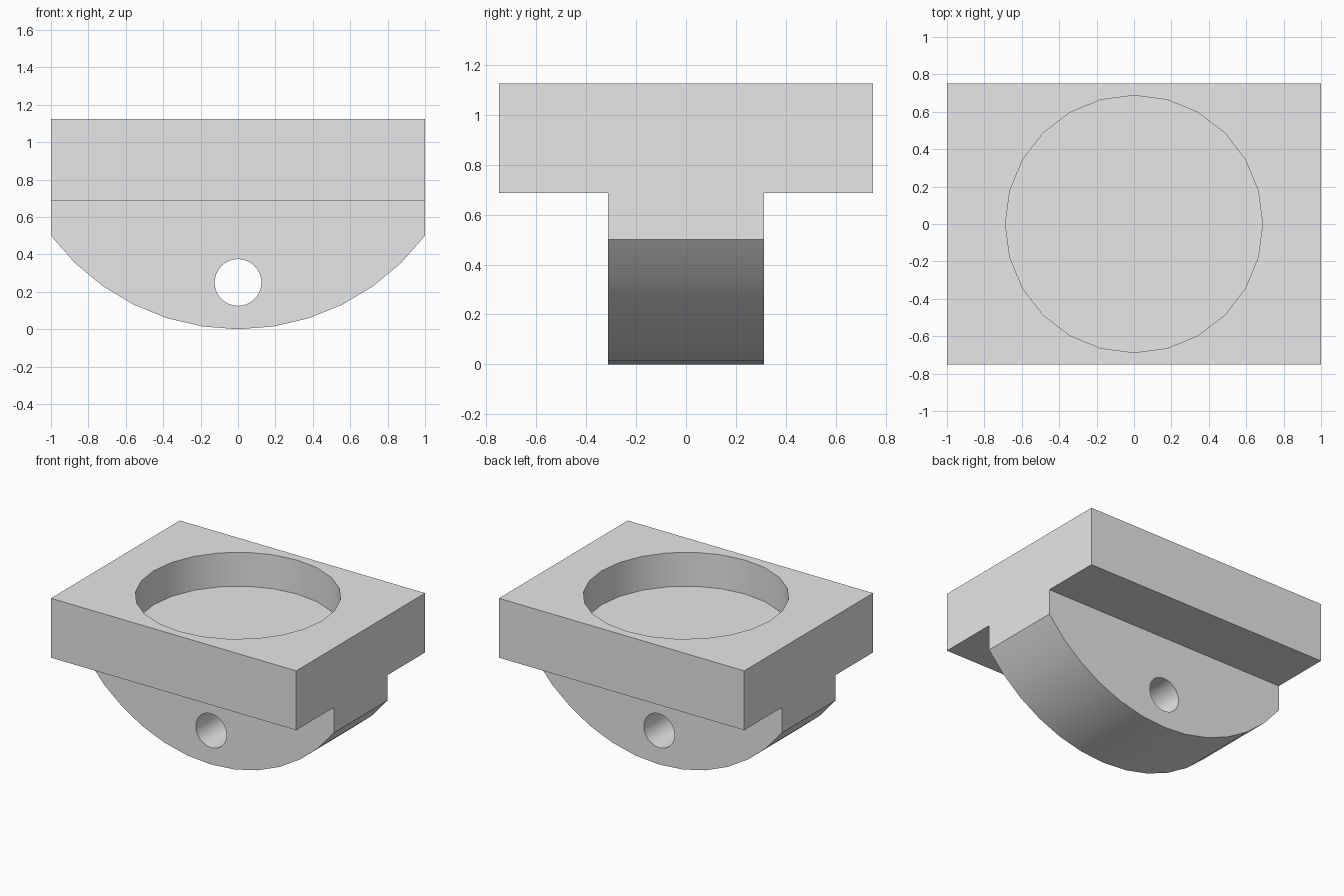
import bpy, bmesh
from math import sin, cos, pi, asin, radians
from mathutils import Vector

if "Cube" in bpy.data.objects:
    bpy.data.objects.remove(bpy.data.objects["Cube"], do_unlink=True)

grey = bpy.data.materials.new("plain grey")
grey.use_nodes = True
grey.diffuse_color = (0.8, 0.8, 0.8, 1)
grey.node_tree.nodes["Principled BSDF"].inputs["Base Color"].default_value = (0.8, 0.8, 0.8, 1)


def prism(name, points, along):
    """Extrude a closed outline of 3D points by a vector."""
    bm = bmesh.new()
    face = bm.faces.new([bm.verts.new(p) for p in points])
    extruded = bmesh.ops.extrude_face_region(bm, geom=[face], use_keep_orig=True)
    moved = [v for v in extruded["geom"] if isinstance(v, bmesh.types.BMVert)]
    bmesh.ops.translate(bm, verts=moved, vec=Vector(along))
    bmesh.ops.recalc_face_normals(bm, faces=bm.faces)
    mesh = bpy.data.meshes.new(name)
    bm.to_mesh(mesh)
    bm.free()
    mesh.materials.append(grey)
    obj = bpy.data.objects.new(name, mesh)
    bpy.context.collection.objects.link(obj)
    return obj


def ring(radius, sides):
    return [(radius * cos(2 * pi * i / sides), radius * sin(2 * pi * i / sides))
            for i in range(sides)]


def shape_with(body, cutter, operation):
    """Apply a boolean and remove its cutter."""
    cutter.hide_render = True
    mod = body.modifiers.new(cutter.name, 'BOOLEAN')
    mod.operation, mod.object, mod.solver = operation, cutter, 'EXACT'
    bpy.context.view_layer.objects.active = body
    bpy.ops.object.modifier_apply(modifier=mod.name)
    bpy.data.objects.remove(cutter, do_unlink=True)


# T-shaped body: wide plate on a narrower stem, left long at the bottom
plate_y, stem_y, ledge, top = 0.75, 0.3125, 0.6875, 1.125
half = [(stem_y, -0.1), (stem_y, ledge), (plate_y, ledge), (plate_y, top)]
outline = half + [(-y, z) for y, z in reversed(half)]
body = prism("mounting_block", [(-1, y, z) for y, z in outline], (2, 0, 0))

# Rounded underside: keep what lies above a faceted arc
arc_radius = 1.25
step = asin(1 / arc_radius) / 6
arc = [(arc_radius * sin(i * step), arc_radius * (1 - cos(i * step))) for i in range(-7, 8)]
arc += [(arc[-1][0], 1.5), (arc[0][0], 1.5)]
shape_with(body, prism("underside_arc", [(x, -1, z) for x, z in arc], (0, 2, 0)), 'INTERSECT')

# Round recess in the top of the plate
shape_with(body, prism("top_recess", [(x, y, 0.875) for x, y in ring(0.6875, 24)], (0, 0, 0.5)),
           'DIFFERENCE')

# Cross hole through the stem
shape_with(body, prism("cross_hole", [(x, -1, z + 0.25) for x, z in ring(0.125, 32)], (0, 2, 0)),
           'DIFFERENCE')

# Single material, smooth curves and sharp corners
body.data.materials.clear()
body.data.materials.append(grey)
for face in body.data.polygons:
    face.material_index = 0
bpy.ops.object.select_all(action='DESELECT')
body.select_set(True)
bpy.context.view_layer.objects.active = body
bpy.ops.object.shade_smooth_by_angle(angle=radians(30))
